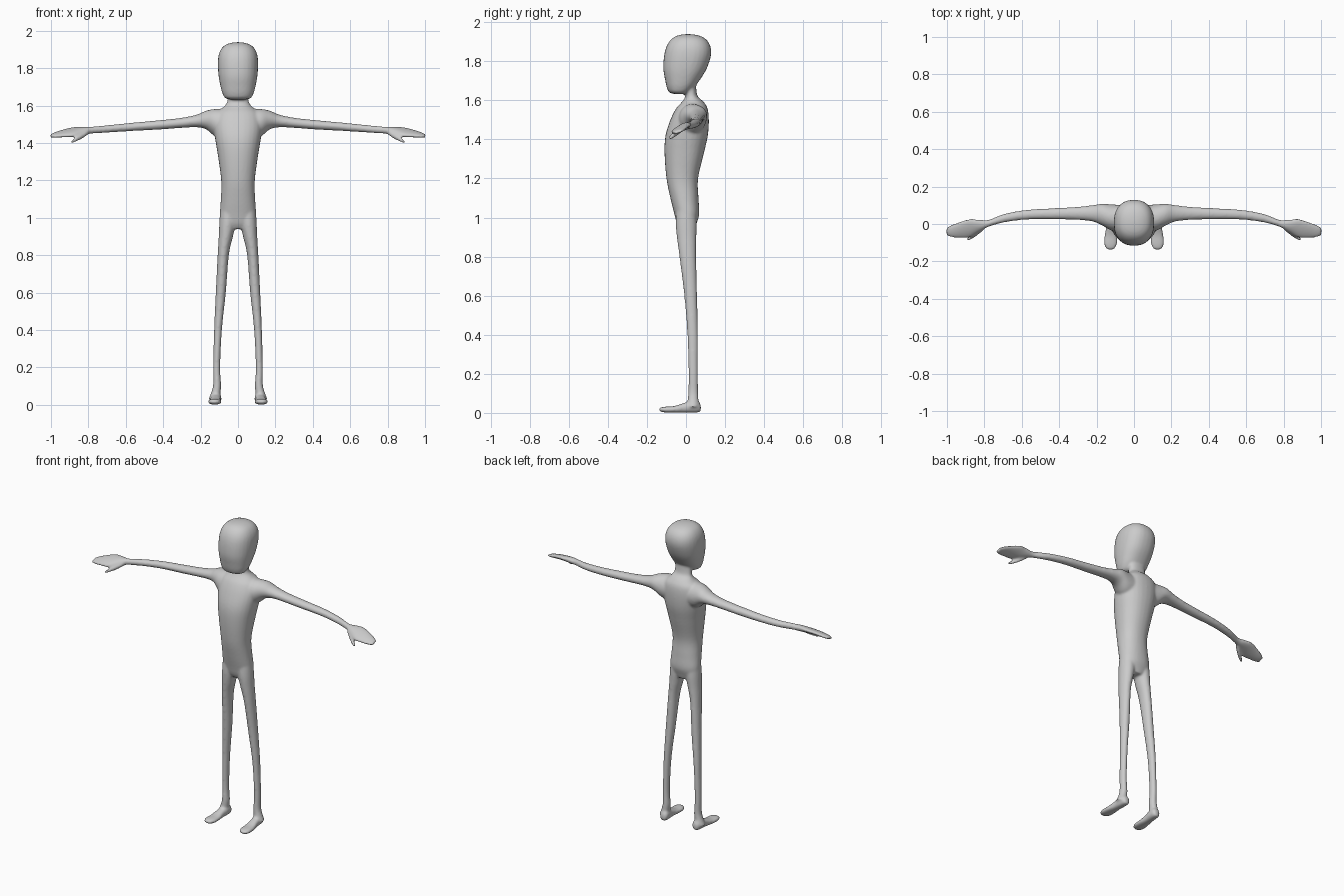
import bpy
import math
from mathutils import Vector

verts, faces = [], []
SIDES = 28


def spline(rows, steps=5):
    """Catmull-Rom resampling of section rows."""
    out = []
    for i in range(len(rows) - 1):
        p0, p1 = rows[max(i - 1, 0)], rows[i]
        p2, p3 = rows[i + 1], rows[min(i + 2, len(rows) - 1)]
        for s in range(steps):
            t = s / steps
            out.append([0.5 * (2 * b + (c - a) * t + (2 * a - 5 * b + 4 * c - d) * t * t
                               + (3 * b - a - 3 * c + d) * t ** 3)
                        for a, b, c, d in zip(p0, p1, p2, p3)])
    return out + [list(rows[-1])]


def loft(rows, axis, side=1, power=2.0):
    """Closed tube through rows of (x, y, z, radius u, radius v, roll)."""
    start = len(verts)
    rings = spline([tuple(r) + (0,) * (6 - len(r)) for r in rows])
    u, v = {"x": (1, 2), "y": (0, 2), "z": (0, 1)}[axis]
    for r in rings:
        for k in range(SIDES):
            a = 2 * math.pi * k / SIDES
            c, s = math.cos(a), math.sin(a)
            du = max(r[3], 0.002) * math.copysign(abs(c) ** (2 / power), c)
            dv = max(r[4], 0.002) * math.copysign(abs(s) ** (2 / power), s)
            co = Vector(r[:3])
            cr, sr = math.cos(r[5]), math.sin(r[5])
            co[u] += du * cr - dv * sr
            co[v] += du * sr + dv * cr
            co.x *= side
            verts.append(co)
    def face(ids):
        # keep all shells facing outward
        flip = (side < 0) != (axis == "y")
        faces.append(ids[::-1] if flip else ids)
    for i in range(len(rings) - 1):
        for k in range(SIDES):
            a, b = start + i * SIDES, start + (i + 1) * SIDES
            n = (k + 1) % SIDES
            face([a + k, a + n, b + n, b + k])
    last = start + (len(rings) - 1) * SIDES
    face([start + k for k in reversed(range(SIDES))])
    face([last + k for k in range(SIDES)])


def z_rows(table):
    """Rows of (z, half width, front y, back y) into upright sections."""
    return [(0, (f + b) / 2, z, w, (b - f) / 2) for z, w, f, b in table]


# torso and neck
loft(z_rows([(0.94, .05, -.03, .045), (0.97, .09, -.047, .055), (1.02, .097, -.06, .068),
             (1.10, .092, -.08, .064), (1.20, .09, -.10, .062), (1.33, .107, -.11, .092),
             (1.42, .122, -.105, .112), (1.50, .13, -.08, .117), (1.56, .115, -.05, .11),
             (1.595, .075, -.018, .088), (1.625, .057, -.004, .058), (1.70, .055, -.01, .05)]),
     "z", power=2.2)

# head
loft(z_rows([(1.632, .035, -.055, -.01), (1.64, .068, -.085, .015), (1.665, .083, -.098, .042),
             (1.70, .093, -.106, .068), (1.76, .104, -.116, .105), (1.83, .108, -.112, .128),
             (1.88, .101, -.098, .124), (1.915, .08, -.073, .1), (1.933, .047, -.04, .062),
             (1.939, .012, 0, .02)]), "z", power=2.3)

for side in (1, -1):
    # arm with flat hand
    loft([(.05, .03, 1.50, .07, .08), (.12, .035, 1.508, .07, .074), (.17, .05, 1.523, .058, .05),
          (.22, .057, 1.518, .044, .034), (.30, .057, 1.508, .035, .027),
          (.42, .055, 1.497, .030, .025), (.57, .050, 1.486, .026, .022),
          (.69, .032, 1.476, .023, .020), (.78, .003, 1.469, .019, .019, .2),
          (.83, -.010, 1.465, .036, .019, .4), (.88, -.023, 1.459, .054, .016, .4),
          (.93, -.032, 1.452, .047, .014, .38), (.98, -.038, 1.443, .034, .011, .3),
          (1.003, -.04, 1.438, .022, .007, .3)], "x", side)
    # thumb
    loft([(.80, -.018, 1.458, .013, .013), (.835, -.045, 1.436, .014, .014),
          (.87, -.07, 1.417, .013, .012), (.893, -.083, 1.405, .008, .008)], "x", side)
    # leg
    loft([(.128, .036, .03, .03, .03), (.112, .037, .10, .022, .026), (.114, .037, .20, .019, .024),
          (.107, .034, .40, .021, .027), (.092, .024, .60, .027, .033),
          (.079, .009, .80, .030, .043), (.065, .003, .90, .038, .05),
          (.056, .001, .97, .044, .054), (.05, 0, 1.05, .045, .05)], "z", side)
    # foot
    loft([(.115, .076, .024, .014, .016), (.115, .062, .032, .025, .030),
          (.117, .03, .032, .028, .031), (.120, -.01, .026, .028, .025),
          (.123, -.06, .018, .034, .017), (.125, -.105, .017, .035, .015),
          (.126, -.130, .017, .024, .011), (.126, -.137, .017, .014, .006)],
         "y", side, 2.4)

# one continuous skin
mesh = bpy.data.meshes.new("body")
mesh.from_pydata(verts, [], faces)
body = bpy.data.objects.new("body", mesh)
bpy.context.collection.objects.link(body)

skin = bpy.data.materials.new("plain grey")
skin.diffuse_color = (0.6, 0.6, 0.6, 1)
mesh.materials.append(skin)

fuse = body.modifiers.new("fuse", "REMESH")
fuse.mode = "VOXEL"
fuse.voxel_size = 0.0065
fuse.use_smooth_shade = True
soften = body.modifiers.new("soften", "SMOOTH")
soften.factor = 0.5
soften.iterations = 9
